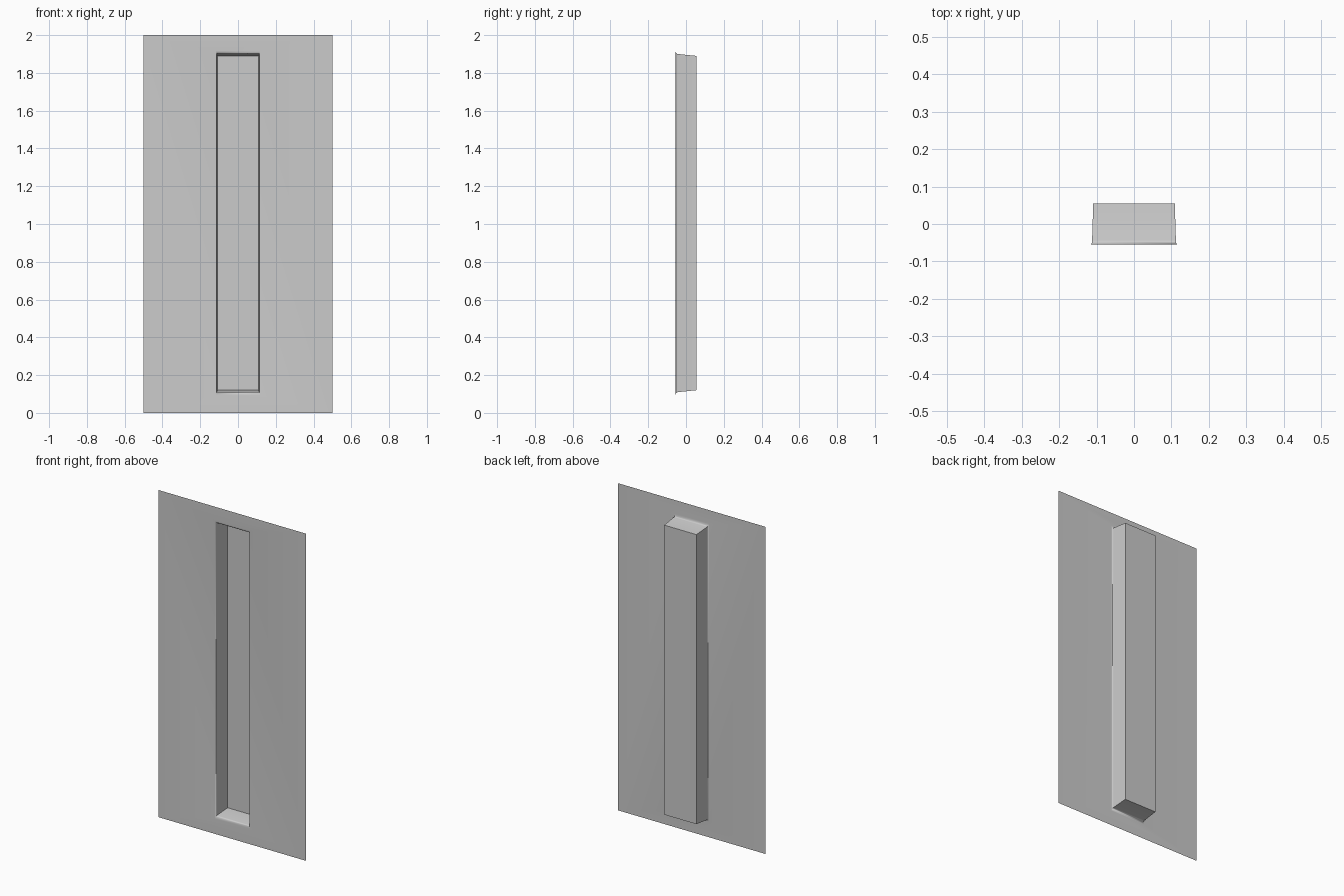
import bpy, bmesh, math

cube = bpy.data.objects.get("Cube")
if cube:
    bpy.data.objects.remove(cube, do_unlink=True)

# Plain grey for the whole sheet
grey = bpy.data.materials.new("plain grey")
grey.use_nodes = True
colour = (0.6, 0.6, 0.6, 1)
grey.diffuse_color = colour
grey.node_tree.nodes["Principled BSDF"].inputs["Base Color"].default_value = colour

FRONT, BACK = -0.055, 0.055
MIDDLE = 1.005


def rectangle(bm, half_width, bottom, top, y):
    corners = [(-half_width, bottom), (half_width, bottom),
               (half_width, top), (-half_width, top)]
    return [bm.verts.new((x, y, z)) for x, z in corners]


def recess_ring(bm, half_width, half_height, y):
    return rectangle(bm, half_width, MIDDLE - half_height, MIDDLE + half_height, y)


bm = bmesh.new()
# Outer border of the flat sheet
rings = [rectangle(bm, 0.5, 0, 2, FRONT)]

# Rounded lip of the slot, easing into the tapered walls
steps = 4
for i in range(steps + 1):
    a = math.pi / 2 * i / steps
    rings.append(recess_ring(bm, 0.112 + 0.004 * (1 - math.sin(a)),
                             0.895 + 0.017 * (1 - math.sin(a)),
                             FRONT + 0.012 * (1 - math.cos(a))))

# Floor of the slot
rings.append(recess_ring(bm, 0.109, 0.885, BACK))

# Sheet, lip and walls between neighbouring rings
for outer, inner in zip(rings, rings[1:]):
    for i in range(4):
        j = (i + 1) % 4
        bm.faces.new((outer[i], outer[j], inner[j], inner[i]))
bm.faces.new(rings[-1])

mesh = bpy.data.meshes.new("recessed_panel")
bm.to_mesh(mesh)
bm.free()
mesh.materials.append(grey)
panel = bpy.data.objects.new("recessed_panel", mesh)
bpy.context.collection.objects.link(panel)

# Smooth lip, crisp slot corners
bpy.ops.object.select_all(action="DESELECT")
panel.select_set(True)
bpy.context.view_layer.objects.active = panel
bpy.ops.object.shade_smooth_by_angle(angle=math.radians(70))
